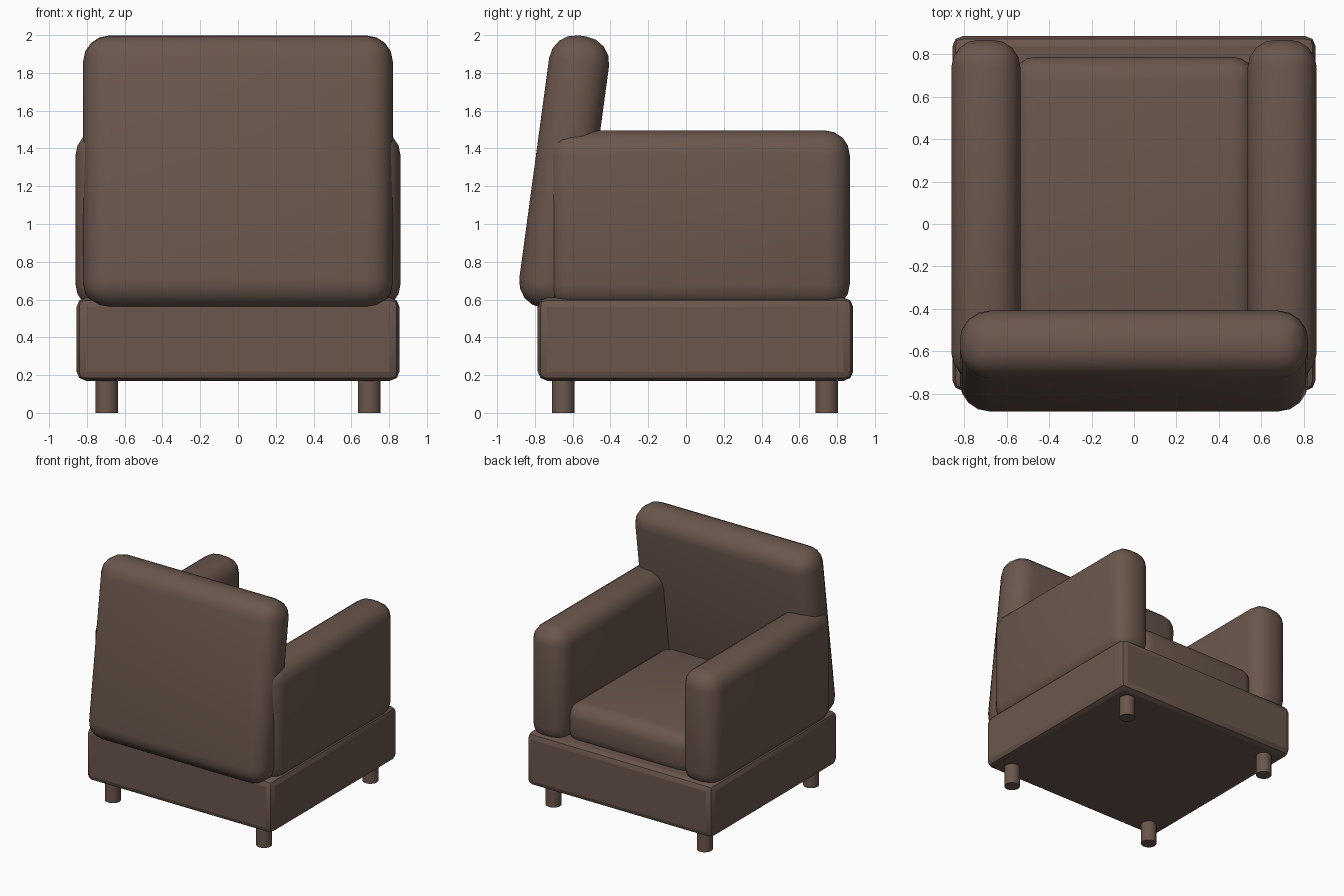
import bpy, bmesh, math
from mathutils import Vector

old = bpy.data.objects.get("Cube")
if old:
    bpy.data.objects.remove(old, do_unlink=True)

# One upholstery colour for the whole chair
brown = bpy.data.materials.new("dark_brown")
brown.use_nodes = True
colour = (0.145, 0.094, 0.073, 1)
brown.diffuse_color = colour
bsdf = brown.node_tree.nodes["Principled BSDF"]
bsdf.inputs["Base Color"].default_value = colour
bsdf.inputs["Roughness"].default_value = 0.8


def finish(name, bm, location, angle):
    mesh = bpy.data.meshes.new(name)
    bm.to_mesh(mesh)
    bm.free()
    mesh.materials.append(brown)
    obj = bpy.data.objects.new(name, mesh)
    bpy.context.collection.objects.link(obj)
    obj.location = location
    bpy.ops.object.select_all(action="DESELECT")
    obj.select_set(True)
    bpy.context.view_layer.objects.active = obj
    bpy.ops.object.shade_smooth_by_angle(angle=math.radians(angle))
    return obj


def soft_box(name, low, high, radius, segments=4, angle=40):
    """Box between two corners with rounded edges."""
    low, high = Vector(low), Vector(high)
    bm = bmesh.new()
    bmesh.ops.create_cube(bm, size=1)
    bmesh.ops.scale(bm, vec=high - low, verts=bm.verts)
    bmesh.ops.bevel(bm, geom=bm.edges[:], offset=radius, offset_type="OFFSET",
                    segments=segments, profile=0.5, affect="EDGES")
    return finish(name, bm, (low + high) / 2, angle)


# Base frame
soft_box("base", (-0.855, -0.785, 0.17), (0.855, 0.885, 0.61), 0.05, 2, 20)

# Seat cushion, tucked between the arms
soft_box("seat_cushion", (-0.572, -0.55, 0.55), (0.572, 0.787, 0.89), 0.11)

# Leaning backrest
backrest = soft_box("backrest", (-0.82, -0.805, 0.546), (0.82, -0.485, 2.002), 0.14)
backrest.rotation_euler.x = math.radians(-7.7)

# Arms and legs on both sides
for side, sign in (("left", 1), ("right", -1)):
    xs = sorted((0.535 * sign, 0.86 * sign))
    soft_box(side + "_arm", (xs[0], -0.735, 0.55), (xs[1], 0.867, 1.495), 0.13)
    for end, y in (("front", -0.65), ("back", 0.745)):
        bm = bmesh.new()
        bmesh.ops.create_cone(bm, cap_ends=True, segments=24,
                              radius1=0.06, radius2=0.06, depth=0.2)
        finish(f"{end}_{side}_leg", bm, (0.695 * sign, y, 0.1), 40)
